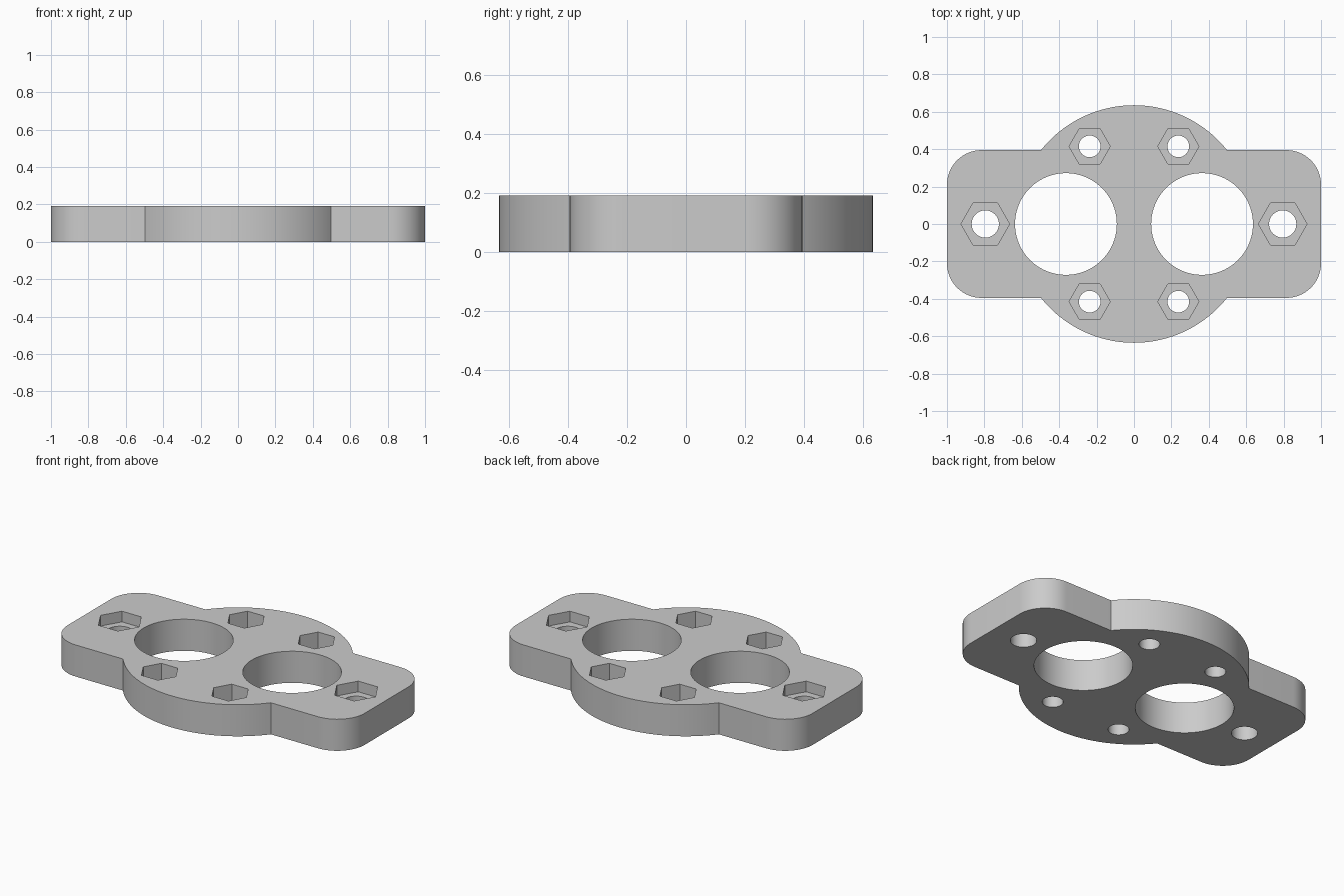
import bpy, bmesh
from math import sin, cos, pi, sqrt, asin, radians

if "Cube" in bpy.data.objects:
    bpy.data.objects.remove(bpy.data.objects["Cube"])

THICK = 0.192
DISC_R = 0.635
HALF_Y = 0.395
CORNER_R = 0.185

grey = bpy.data.materials.new("plain grey")
grey.use_nodes = True
colour = (0.6, 0.6, 0.6, 1)
grey.diffuse_color = colour
grey.node_tree.nodes["Principled BSDF"].inputs["Base Color"].default_value = colour


def arc(cx, cy, r, start, end, steps):
    angles = [start + (end - start) * i / steps for i in range(steps + 1)]
    return [(cx + r * cos(a), cy + r * sin(a)) for a in angles]


def ring(cx, cy, r, sides):
    return arc(cx, cy, r, 0, 2 * pi, sides)[:-1]


def prisms(name, outlines, z0, z1):
    """One object made of upright prisms, one for each outline."""
    bm = bmesh.new()
    for points in outlines:
        base = bm.faces.new([bm.verts.new((x, y, z0)) for x, y in points])
        top = bmesh.ops.extrude_face_region(bm, geom=[base])["geom"]
        moved = [v for v in top if isinstance(v, bmesh.types.BMVert)]
        bmesh.ops.translate(bm, verts=moved, vec=(0, 0, z1 - z0))
    bmesh.ops.recalc_face_normals(bm, faces=bm.faces)
    mesh = bpy.data.meshes.new(name)
    bm.to_mesh(mesh)
    bm.free()
    mesh.materials.append(grey)
    obj = bpy.data.objects.new(name, mesh)
    bpy.context.collection.objects.link(obj)
    return obj


# Plate outline: rounded ears on both sides of a central disc
meet = asin(HALF_Y / DISC_R)
cx, cy = 1 - CORNER_R, HALF_Y - CORNER_R
half = arc(cx, -cy, CORNER_R, -pi / 2, 0, 16)
half += arc(cx, cy, CORNER_R, 0, pi / 2, 16)
half += arc(0, 0, DISC_R, meet, pi - meet, 48)
outline = half + [(-x, -y) for x, y in half]
plate = prisms("mounting_plate", [outline], 0, THICK)

# Bolt positions
disc_bolts = [(sx * 0.237, sy * 0.415) for sx in (-1, 1) for sy in (-1, 1)]
ear_bolts = [(-0.795, 0), (0.795, 0)]

# Through holes, then hexagonal nut pockets in the top
holes = [ring(sx * 0.364, 0, 0.272, 80) for sx in (-1, 1)]
holes += [ring(x, y, 0.058, 32) for x, y in disc_bolts]
holes += [ring(x, y, 0.073, 32) for x, y in ear_bolts]
cutters = [
    prisms("hole_cutter", holes, -0.1, THICK + 0.1),
    prisms("disc_pocket_cutter", [ring(x, y, 0.11, 6) for x, y in disc_bolts],
           THICK - 0.11, THICK + 0.1),
    prisms("ear_pocket_cutter", [ring(x, y, 0.13, 6) for x, y in ear_bolts],
           THICK - 0.065, THICK + 0.1),
]

bpy.ops.object.select_all(action="DESELECT")
bpy.context.view_layer.objects.active = plate
plate.select_set(True)
for cutter in cutters:
    cutter.hide_render = True
    mod = plate.modifiers.new(cutter.name, "BOOLEAN")
    mod.operation = "DIFFERENCE"
    mod.solver = "EXACT"
    mod.object = cutter
    bpy.ops.object.modifier_apply(modifier=mod.name)
    bpy.data.objects.remove(cutter)

bpy.ops.object.shade_smooth_by_angle(angle=radians(30))
